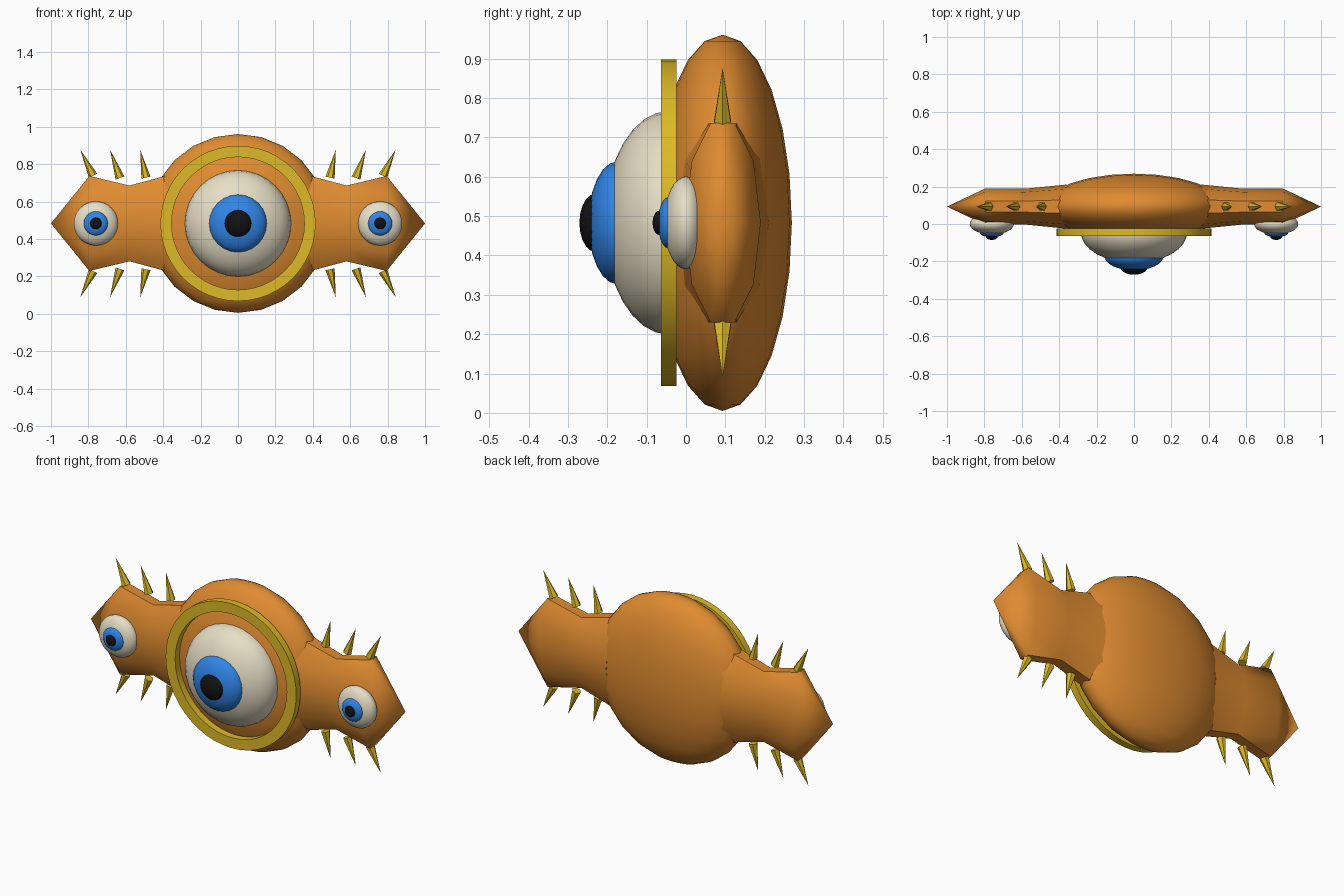
import bpy, bmesh, math
from mathutils import Vector, Matrix

if "Cube" in bpy.data.objects:
    bpy.data.objects.remove(bpy.data.objects["Cube"])

CY, CZ = 0.093, 0.483   # centre line of the body


def material(name, rgb):
    m = bpy.data.materials.new(name)
    m.diffuse_color = (*rgb, 1)
    m.use_nodes = True
    m.node_tree.nodes["Principled BSDF"].inputs["Base Color"].default_value = m.diffuse_color
    return m


ORANGE = material("orange", (0.74, 0.26, 0.03))
GOLD = material("gold", (0.72, 0.49, 0.02))
CREAM = material("cream", (0.79, 0.73, 0.56))
BLUE = material("blue", (0.03, 0.235, 0.80))
BLACK = material("black", (0.006, 0.006, 0.006))


def finish(name, bm, mat, angle=40):
    bmesh.ops.recalc_face_normals(bm, faces=bm.faces)
    me = bpy.data.meshes.new(name)
    bm.to_mesh(me)
    bm.free()
    me.materials.append(mat)
    ob = bpy.data.objects.new(name, me)
    bpy.context.collection.objects.link(ob)
    if angle:
        bpy.ops.object.select_all(action='DESELECT')
        ob.select_set(True)
        bpy.context.view_layer.objects.active = ob
        bpy.ops.object.shade_smooth_by_angle(angle=math.radians(angle))
    return ob


def ellipsoid(name, centre, radii, mat, seg, rings, forward=False):
    bm = bmesh.new()
    bmesh.ops.create_uvsphere(bm, u_segments=seg, v_segments=rings, radius=1)
    turn = Matrix.Rotation(math.pi / 2, 4, 'X') if forward else Matrix()
    bm.transform(Matrix.Translation(centre) @ Matrix.Diagonal((*radii, 1)) @ turn)
    return finish(name, bm, mat, 60)


def loft_rings(bm, loops, closed):
    n = len(loops[0])
    pairs = list(zip(loops, loops[1:])) + ([(loops[-1], loops[0])] if closed else [])
    for a, b in pairs:
        for i in range(n):
            j = (i + 1) % n
            bm.faces.new((a[i], a[j], b[j], b[i]))


# Round body
ellipsoid("body", (0, CY, CZ), (0.48, 0.176, 0.478), ORANGE, 24, 12)

# Flat ring around the main eye
bm = bmesh.new()
loops = []
for r, y in ((0.355, -0.024), (0.415, -0.024), (0.415, -0.064), (0.355, -0.064)):
    loops.append([bm.verts.new((r * math.cos(a), y, CZ + r * math.sin(a)))
                  for a in (2 * math.pi * i / 48 for i in range(48))])
loft_rings(bm, loops, True)
finish("eye_ring", bm, GOLD, 30)


def eye(prefix, x, parts):
    for (part, mat, seg), (y, r, depth) in zip(
            (("eyeball", CREAM, 32), ("iris", BLUE, 24), ("pupil", BLACK, 20)), parts):
        ellipsoid(f"{prefix}_{part}", (x, y, CZ), (r, depth, r), mat, seg, seg // 2, True)


eye("main", 0, ((-0.045, 0.284, 0.163), (-0.175, 0.156, 0.073), (-0.23, 0.074, 0.041)))

for side, s in (("left", -1), ("right", 1)):
    # Ten-sided arm with a waist and a pointed end
    bm = bmesh.new()
    loops = []
    for x, ry, rz in ((0.36, 0.118, 0.275), (0.58, 0.096, 0.213), (0.795, 0.097, 0.267)):
        loops.append([bm.verts.new((s * x, CY + ry * math.cos(a), CZ + rz * math.sin(a)))
                      for a in (2 * math.pi * i / 10 for i in range(10))])
    loft_rings(bm, loops, False)
    tip = bm.verts.new((s, CY, CZ))
    for i in range(10):
        bm.faces.new((loops[-1][i], loops[-1][(i + 1) % 10], tip))
    bm.faces.new(loops[0])
    finish(f"{side}_arm", bm, ORANGE, 55)

    # Small eye on each arm
    eye(side, s * 0.76, ((0.0, 0.118, 0.056), (-0.045, 0.065, 0.026), (-0.068, 0.031, 0.017)))

    # Spikes above and below each arm
    for level, v in (("upper", 1), ("lower", -1)):
        for k, (bx, bz, tx) in enumerate(((0.775, 0.255, 0.843), (0.631, 0.243, 0.684),
                                          (0.492, 0.245, 0.523))):
            base = Vector((s * bx, CY, CZ + v * bz))
            axis = Vector((s * tx, CY, CZ + v * 0.394)) - base
            bm = bmesh.new()
            bmesh.ops.create_cone(bm, cap_ends=True, segments=6, radius1=0.025,
                                  radius2=0, depth=axis.length)
            bm.transform(Matrix.Translation(base + axis / 2)
                         @ axis.to_track_quat('Z', 'Y').to_matrix().to_4x4())
            bmesh.ops.remove_doubles(bm, verts=bm.verts, dist=1e-5)
            finish(f"{side}_{level}_spike_{k + 1}", bm, GOLD, 0)
